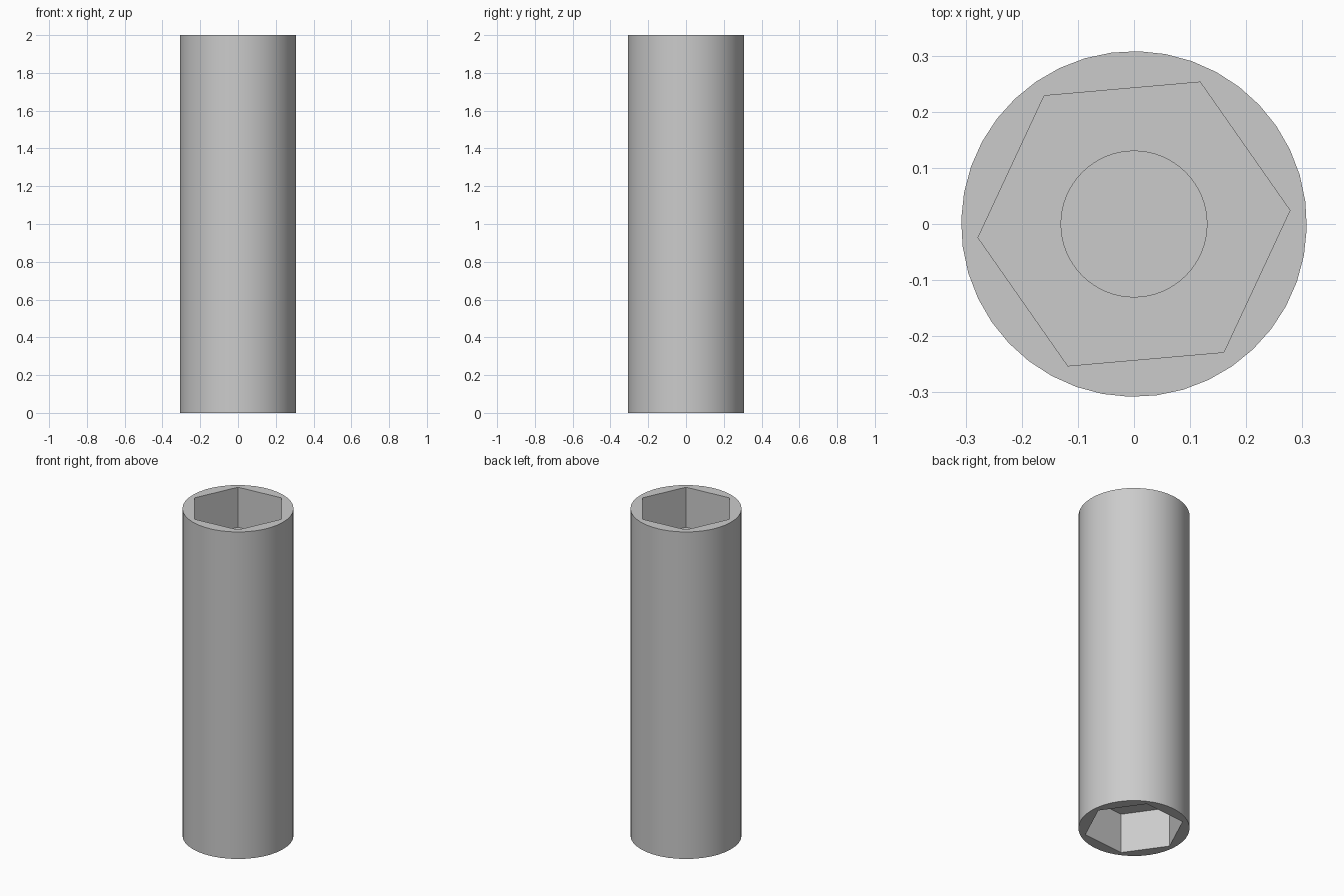
import bpy
import bmesh
from math import cos, sin, pi, radians

HEIGHT = 2.0
OUTER_R, HEX_R, BORE_R = 0.308, 0.279, 0.13
SOCKET_DEPTH, BORE_DEPTH = 0.245, 0.5
OUTER_SIDES, BORE_SIDES = 40, 64

if "Cube" in bpy.data.objects:
    bpy.data.objects.remove(bpy.data.objects["Cube"])

# Plain grey metal
steel = bpy.data.materials.new("grey_steel")
steel.use_nodes = True
steel.diffuse_color = (0.6, 0.6, 0.6, 1)
steel.node_tree.nodes["Principled BSDF"].inputs["Base Color"].default_value = (0.6, 0.6, 0.6, 1)

bm = bmesh.new()


def ring(radius, sides, z, turn=0.0):
    """Closed loop of edges at height z."""
    verts = [bm.verts.new((radius * cos(turn + 2 * pi * i / sides),
                           radius * sin(turn + 2 * pi * i / sides), z))
             for i in range(sides)]
    edges = [bm.edges.new((verts[i - 1], verts[i])) for i in range(sides)]
    return verts, edges


def wall(a, b):
    """Straight side faces between two matching rings."""
    for i in range(len(a[0])):
        bm.faces.new((a[0][i - 1], a[0][i], b[0][i], b[0][i - 1]))


def flat_ring(a, b):
    """Flat face area between an outer and an inner ring."""
    bmesh.ops.triangle_fill(bm, edges=a[1] + b[1], use_beauty=True)


# Each end: rim, hexagonal socket, floor and blind round bore
rims = []
for end_z, inward in ((0.0, 1), (HEIGHT, -1)):
    floor_z = end_z + inward * SOCKET_DEPTH
    bore_z = end_z + inward * BORE_DEPTH
    rim = ring(OUTER_R, OUTER_SIDES, end_z, radians(7.5))
    hex_mouth = ring(HEX_R, 6, end_z, radians(5))
    hex_floor = ring(HEX_R, 6, floor_z, radians(5))
    bore_mouth = ring(BORE_R, BORE_SIDES, floor_z)
    bore_end = ring(BORE_R, BORE_SIDES, bore_z)
    flat_ring(rim, hex_mouth)
    wall(hex_mouth, hex_floor)
    flat_ring(hex_floor, bore_mouth)
    wall(bore_mouth, bore_end)
    bm.faces.new(bore_end[0])
    rims.append(rim)

# Outer barrel
wall(rims[0], rims[1])
bmesh.ops.recalc_face_normals(bm, faces=bm.faces)

mesh = bpy.data.meshes.new("socket_barrel")
bm.to_mesh(mesh)
bm.free()
mesh.materials.append(steel)
barrel = bpy.data.objects.new("socket_barrel", mesh)
bpy.context.collection.objects.link(barrel)

# Smooth round walls, crisp rims and hexagon corners
bpy.ops.object.select_all(action="DESELECT")
barrel.select_set(True)
bpy.context.view_layer.objects.active = barrel
bpy.ops.object.shade_smooth_by_angle(angle=radians(30))
